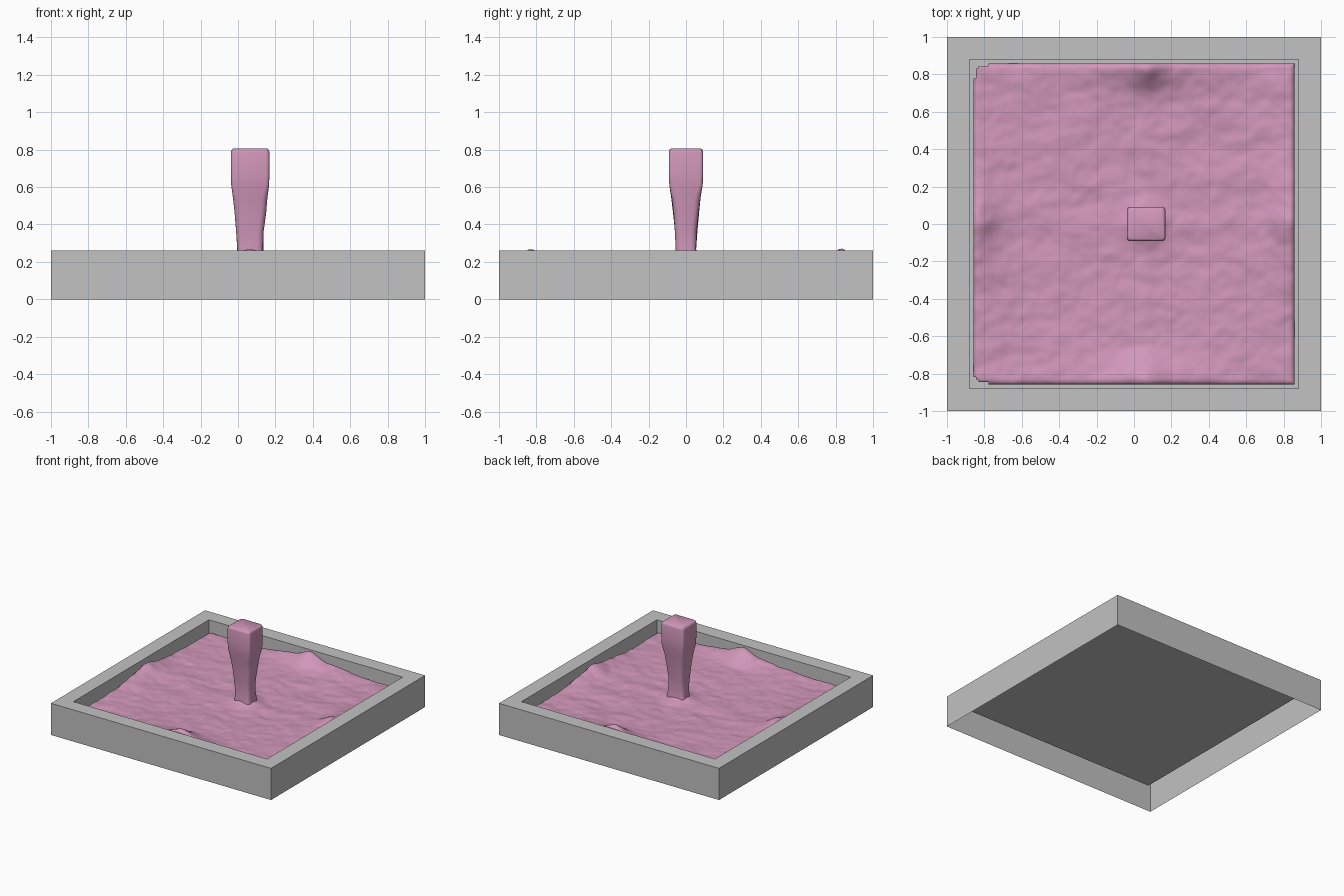
import bpy, bmesh, math
from mathutils import Vector, noise

cube = bpy.data.objects.get("Cube")
if cube:
    bpy.data.objects.remove(cube, do_unlink=True)


def material(name, rgb):
    m = bpy.data.materials.new(name)
    m.use_nodes = True
    m.diffuse_color = (*rgb, 1)
    m.node_tree.nodes["Principled BSDF"].inputs["Base Color"].default_value = (*rgb, 1)
    return m


def finish(bm, name, mat, smooth):
    mesh = bpy.data.meshes.new(name)
    bm.to_mesh(mesh)
    bm.free()
    mesh.materials.append(mat)
    for p in mesh.polygons:
        p.use_smooth = smooth
    ob = bpy.data.objects.new(name, mesh)
    bpy.context.collection.objects.link(ob)
    return ob


def bridge(bm, rings):
    for a, b in zip(rings, rings[1:]):
        for i in range(len(a)):
            j = (i + 1) % len(a)
            bm.faces.new((a[i], a[j], b[j], b[i]))
    bm.faces.new(rings[-1])


grey = material("tray grey", (0.54, 0.54, 0.54))
pink = material("liquid pink", (0.64, 0.31, 0.49))

# Tray: open-bottomed shell, outer wall up, across the rim and down to the floor
RIM, FLOOR = 0.26, 0.13
bm = bmesh.new()
rings = []
for half, z in ((1, 0), (1, RIM), (0.88, RIM), (0.88, FLOOR)):
    rings.append([bm.verts.new((sx * half, sy * half, z))
                  for sx, sy in ((-1, -1), (1, -1), (1, 1), (-1, 1))])
bridge(bm, rings)
finish(bm, "tray", grey, False)

# Liquid surface: rippled sheet, splashed up the middle of each wall
EDGE, CX = 0.858, 0.065


def bell(t, width):
    return math.exp(-(t / width) ** 2)


def ripple(x, y):
    return (0.008 * noise.noise(Vector((x * 4, y * 6, 1)))
            + 0.006 * noise.noise(Vector((x * 9 + y * 5, y * 13 - x * 4, 5)))
            + 0.003 * noise.noise(Vector((x * 22, y * 22, 3))))


def level(x, y):
    r = math.hypot(x - CX, y)
    out = max(abs(x), abs(y))
    z = 0.166 + 0.025 * max(0, out - 0.3) + ripple(x, y)
    # splash against the four walls, stronger at front and back
    for along, across, peak in ((x - CX, abs(y), 0.045), (y, abs(x), 0.022)):
        climb = bell(max(0, EDGE - 0.02 - across), 0.1)
        z += climb * (0.045 * bell(along, 0.32) + peak * bell(along, 0.08))
    # low ridges running out from the column, and its flared foot
    z += 0.01 * (bell(x - CX, 0.05) + bell(y, 0.05)) * min(1, r * 3) * bell(r, 0.6)
    z += 0.05 * bell(r, 0.1)
    # rounded outer lip
    d = max(0, 0.025 - (EDGE - out)) / 0.025
    return z - 0.015 * d * d


bm = bmesh.new()
bmesh.ops.create_grid(bm, x_segments=130, y_segments=130, size=EDGE)
notch = []
for f in bm.faces:
    c = f.calc_center_median()
    a, b = c.x + EDGE, EDGE - abs(c.y)
    depth = 0.08 if c.y > 0 else 0.04
    if (a < 0.08 and b < 0.01) or (a < 0.01 and b < depth) or a + b < 0.05:
        notch.append(f)
bmesh.ops.delete(bm, geom=notch, context='FACES')
for v in bm.verts:
    v.co.z = level(v.co.x, v.co.y)
border = [e for e in bm.edges if e.is_boundary]
skirt = bmesh.ops.extrude_edge_only(bm, edges=border)["geom"]
for v in skirt:
    if isinstance(v, bmesh.types.BMVert):
        v.co.z = FLOOR + 0.002
bmesh.ops.recalc_face_normals(bm, faces=bm.faces)
finish(bm, "liquid_pool", pink, True)

# Falling column: rounded rectangular sections (height, half width, half depth)
sections = ((0.15, 0.08, 0.066), (0.21, 0.073, 0.058),
            (0.27, 0.07, 0.054), (0.36, 0.073, 0.058), (0.46, 0.082, 0.068),
            (0.54, 0.091, 0.078), (0.61, 0.101, 0.089), (0.66, 0.103, 0.092),
            (0.785, 0.103, 0.092), (0.798, 0.1, 0.089), (0.805, 0.092, 0.081))
bm = bmesh.new()
rings = []
for z, w, d in sections:
    radius = 0.018 if z > 0.6 else 0.03
    ring = []
    for k in range(4):
        sx, sy = (1, -1, -1, 1)[k], (1, 1, -1, -1)[k]
        for s in range(5):
            a = math.pi / 2 * (k + s / 4)
            x = CX + sx * (w - radius) + radius * math.cos(a)
            y = sy * (d - radius) + radius * math.sin(a)
            wob = 0.006 * noise.noise(Vector((x * 9, y * 9, z * 9))) if z < 0.6 else 0
            ring.append(bm.verts.new((x + wob, y + wob, z)))
    rings.append(ring)
bridge(bm, rings)
column = finish(bm, "liquid_column", pink, True)
bpy.context.view_layer.objects.active = column
column.select_set(True)
bpy.ops.object.shade_smooth_by_angle(angle=math.radians(40))
